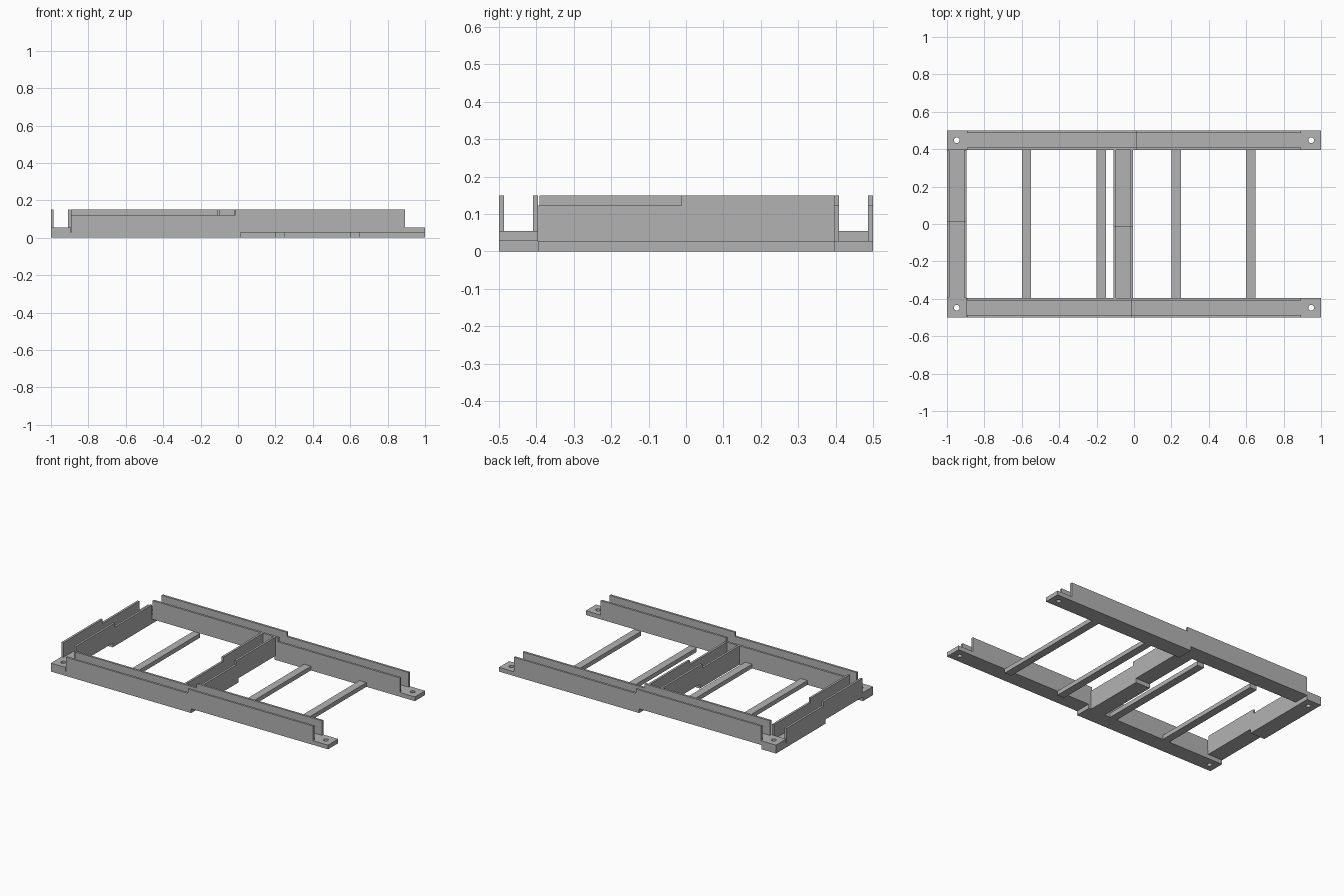
import bpy, bmesh, math

cube = bpy.data.objects.get("Cube")
if cube:
    bpy.data.objects.remove(cube, do_unlink=True)

STEP = 0.0275      # web thickness and joggle height
WALL = 0.1225      # channel height
WIDTH = 0.105      # channel width
THICK = 0.014      # flange thickness
LAP = 0.0125       # half overlap at the joggle
INSET = 0.4475     # rail centreline

steel = bpy.data.materials.new("plain grey steel")
steel.use_nodes = True
grey = (0.45, 0.45, 0.45, 1)
steel.diffuse_color = grey
steel.node_tree.nodes["Principled BSDF"].inputs["Base Color"].default_value = grey


def prism(name, outline, width):
    """Extrude a side outline (length, height) across the width."""
    bm = bmesh.new()
    face = bm.faces.new([bm.verts.new((u, -width / 2, z)) for u, z in outline])
    grown = bmesh.ops.extrude_face_region(bm, geom=[face])["geom"]
    bmesh.ops.translate(bm, vec=(0, width, 0),
                        verts=[v for v in grown if isinstance(v, bmesh.types.BMVert)])
    bmesh.ops.recalc_face_normals(bm, faces=bm.faces)
    mesh = bpy.data.meshes.new(name)
    bm.to_mesh(mesh)
    bm.free()
    mesh.materials.append(steel)
    obj = bpy.data.objects.new(name, mesh)
    bpy.context.collection.objects.link(obj)
    return obj


def cut(obj, cutter):
    """Subtract the cutter, then remove it."""
    cutter.hide_render = True
    mod = obj.modifiers.new("cut", 'BOOLEAN')
    mod.operation, mod.solver, mod.object = 'DIFFERENCE', 'EXACT', cutter
    bpy.context.view_layer.objects.active = obj
    bpy.ops.object.modifier_apply(modifier=mod.name)
    bpy.data.objects.remove(cutter, do_unlink=True)


def channel(name, half, tab, x, y, turn):
    """Joggled U channel: low on its first half, one step higher on its second."""
    e, top = half - tab, WALL + STEP
    low = [(-e, WALL)]
    high = [(e, top)]
    if tab:
        low += [(-e, STEP), (-half, STEP)]
        high = [(half, 2 * STEP), (e, 2 * STEP)] + high
    outline = ([(-half, 0), (LAP, 0), (LAP, STEP), (half, STEP)] + high
               + [(-LAP, top), (-LAP, WALL)] + low)
    obj = prism(name, outline, WIDTH)
    # open trough between the flanges
    far = half + 0.1
    trough = [(-far, STEP), (-LAP, STEP), (-LAP, 2 * STEP), (far, 2 * STEP),
              (far, 2 * top), (-far, 2 * top)]
    cut(obj, prism("trough_cutter", trough, WIDTH - 2 * THICK))
    # bolt holes in the end tabs
    if tab:
        for side in (-1, 1):
            bpy.ops.mesh.primitive_cylinder_add(
                vertices=24, radius=0.015, depth=0.5,
                location=(side * (half - WIDTH / 2), 0, 0))
            cut(obj, bpy.context.object)
    obj.location = (x, y, 0)
    obj.rotation_euler.z = math.radians(turn)
    return obj


# long side rails and the cross channels
TAB = 0.108
channel("front_rail", 1.0, TAB, 0, -INSET, 0)
channel("back_rail", 1.0, TAB, 0, INSET, 180)
channel("end_channel", 0.5, TAB, -1 + WIDTH / 2, 0, -90)
inner = INSET - WIDTH / 2
channel("middle_channel", inner, 0, -0.057, 0, 90)

# flat cross bars between the rails
for i, x in enumerate((-0.575, -0.175, 0.225, 0.625)):
    bar = prism(f"cross_bar_{i + 1}",
                [(-0.025, 0), (0.025, 0), (0.025, STEP), (-0.025, STEP)], 2 * inner)
    bar.location.x = x
